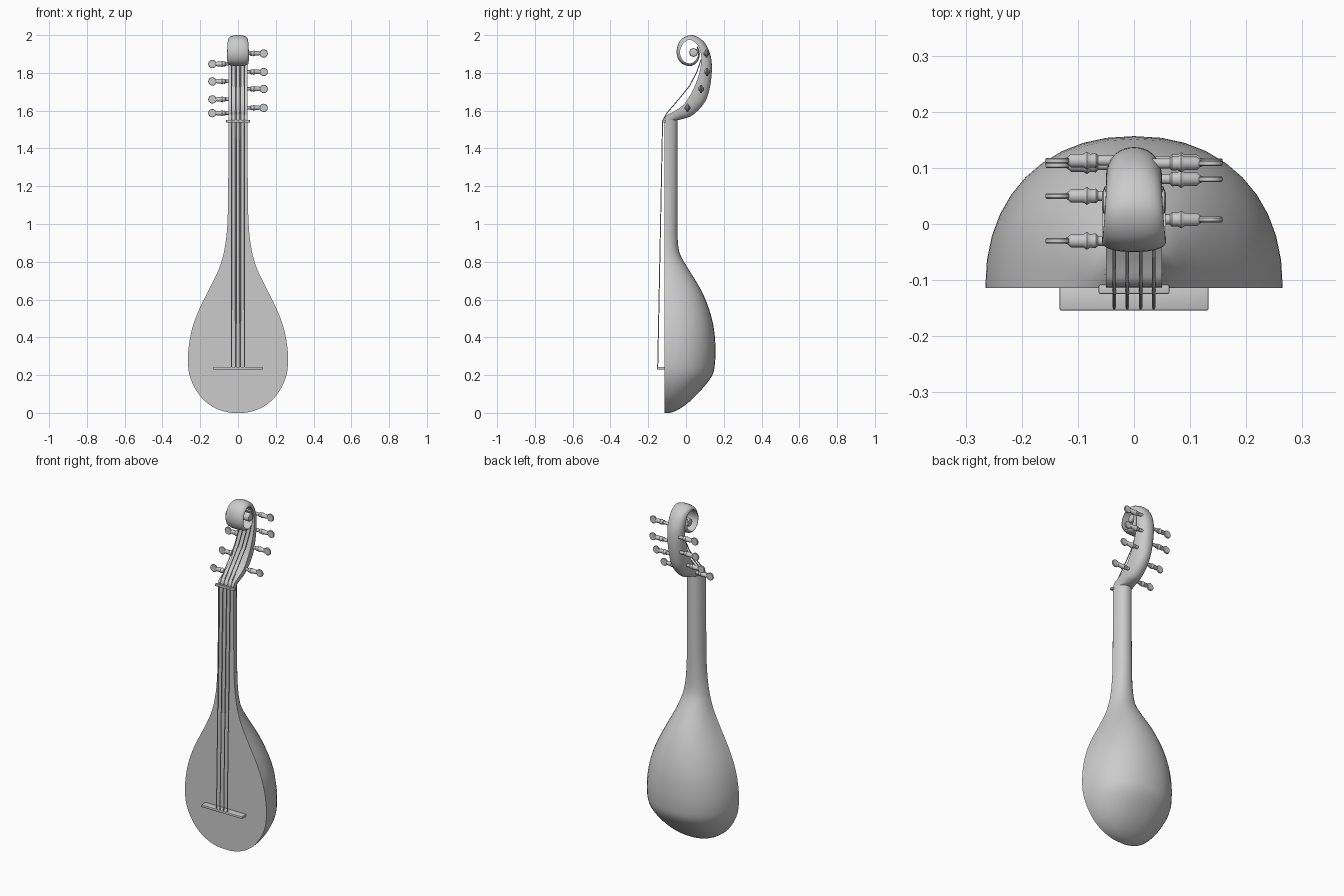
import bpy, bmesh, math
from mathutils import Vector, Matrix

if "Cube" in bpy.data.objects:
    bpy.data.objects.remove(bpy.data.objects["Cube"])


def finish(name, bm, angle=40):
    bmesh.ops.recalc_face_normals(bm, faces=bm.faces[:])
    me = bpy.data.meshes.new(name)
    bm.to_mesh(me)
    bm.free()
    ob = bpy.data.objects.new(name, me)
    bpy.context.collection.objects.link(ob)
    bpy.ops.object.select_all(action='DESELECT')
    ob.select_set(True)
    bpy.context.view_layer.objects.active = ob
    bpy.ops.object.shade_smooth_by_angle(angle=math.radians(angle))
    return ob


def smooth_rows(rows, steps):
    # Catmull-Rom resampling of rows of numbers
    out = []
    for i in range(len(rows) - 1):
        a, b, c, d = (rows[min(max(i + k, 0), len(rows) - 1)] for k in (-1, 0, 1, 2))
        for s in range(steps):
            t = s / steps
            out.append([0.5 * (2 * q + (r - p) * t + (2 * p - 5 * q + 4 * r - u) * t * t
                               + (3 * q - p - 3 * r + u) * t ** 3)
                        for p, q, r, u in zip(a, b, c, d)])
    return out + [list(rows[-1])]


def loft_d(name, rows, steps=3, n=20, power=2.2):
    # D-shaped sections: flat inner side, rounded outer side
    # row = inner y, inner z, outer y, outer z, half width
    bm = bmesh.new()
    rings = []
    for iy, iz, oy, oz, w in smooth_rows(rows, steps):
        ring = []
        for k in range(n + 1):
            a = math.pi * k / n
            c, s = math.cos(a), math.sin(a)
            x = math.copysign(abs(c) ** (2 / power), c) * w
            d = max(s, 0) ** (2 / power)
            ring.append(bm.verts.new((x, iy + (oy - iy) * d, iz + (oz - iz) * d)))
        rings.append(ring)
    for r, q in zip(rings, rings[1:]):
        for k in range(n + 1):
            j = (k + 1) % (n + 1)
            bm.faces.new((r[k], r[j], q[j], q[k]))
    bm.faces.new(rings[0])
    bm.faces.new(rings[-1])
    return finish(name, bm)


def box(name, lo, hi, bevel):
    lo, hi = Vector(lo), Vector(hi)
    bm = bmesh.new()
    bmesh.ops.create_cube(bm, size=1)
    for v in bm.verts:
        v.co = (lo + hi) / 2 + v.co * (hi - lo)
    bmesh.ops.bevel(bm, geom=bm.edges[:], offset=bevel, segments=2,
                    affect='EDGES', profile=0.5)
    return finish(name, bm)


# Bowl body running into the neck: height, half width, back depth
FRONT = -0.114
body = [(0, .03, -.085), (.008, .075, -.06), (.03, .13, -.02), (.07, .183, .03),
        (.13, .228, .088), (.2, .257, .14), (.27, .265, .154), (.35, .261, .156),
        (.45, .242, .147), (.55, .205, .122), (.65, .155, .08), (.75, .106, .02),
        (.82, .082, -.022), (.87, .071, -.039), (.95, .06, -.045),
        (1.1, .053, -.045), (1.555, .05, -.045)]
loft_d("body_and_neck", [(FRONT, z, y, z, w) for z, w, y in body])

# Curved peg box ending in a scroll
loft_d("pegbox_scroll", [
    (-.114, 1.55, -.045, 1.55, .05), (-.103, 1.575, -.01, 1.558, .05),
    (-.062, 1.597, .03, 1.573, .05), (-.01, 1.635, .077, 1.615, .05),
    (.035, 1.705, .112, 1.67, .05), (.065, 1.78, .131, 1.75, .05),
    (.08, 1.85, .137, 1.83, .05), (.078, 1.905, .128, 1.9, .05),
    (.058, 1.953, .093, 1.967, .05), (.02, 1.975, .03, 2.0, .052),
    (-.015, 1.955, -.03, 1.973, .055), (-.032, 1.91, -.05, 1.91, .057),
    (-.016, 1.866, -.03, 1.856, .057), (.022, 1.85, .022, 1.836, .056),
    (.052, 1.868, .06, 1.858, .055), (.065, 1.9, .073, 1.9, .053),
    (.056, 1.935, .063, 1.94, .05)], steps=4)

# Round eye in the middle of the scroll
bm = bmesh.new()
bmesh.ops.create_cone(bm, cap_ends=True, segments=20, radius1=.023, radius2=.023, depth=.114,
                      matrix=Matrix.Translation((0, .04, 1.908)) @ Matrix.Rotation(math.pi / 2, 4, 'Y'))
bmesh.ops.bevel(bm, geom=[e for e in bm.edges if abs(e.verts[0].co.x - e.verts[1].co.x) < 1e-4],
                offset=.008, segments=2, affect='EDGES', profile=0.5)
finish("scroll_eye", bm)

# Bridge and nut
box("bridge", (-.133, -.154, .229), (.133, -.112, .243), .003)
box("nut", (-.063, -.125, 1.537), (.063, -.108, 1.551), .003)


# Tuning pegs: turned shaft with a flat thumb disc
SHAFT = [(.02, .009), (.064, .009), (.068, .013), (.078, .012), (.084, .016),
         (.09, .012), (.112, .012), (.119, .006), (.126, .004)]


def peg(name, side, y, z, n=12):
    bm = bmesh.new()
    rings = [[bm.verts.new((side * x, y + r * math.cos(2 * math.pi * k / n),
                            z + r * math.sin(2 * math.pi * k / n))) for k in range(n)]
             for x, r in SHAFT]
    for r, q in zip(rings, rings[1:]):
        for k in range(n):
            bm.faces.new((r[k], r[k - 1], q[k - 1], q[k]))
    bm.faces.new(rings[0])
    bm.faces.new(rings[-1])
    old = set(bm.verts)
    bmesh.ops.create_cone(bm, cap_ends=True, segments=16, radius1=.022, radius2=.022, depth=.01,
                          matrix=Matrix.Translation((side * .136, y, z))
                          @ Matrix.Rotation(math.pi / 2, 4, 'X'))
    rim = [e for e in bm.edges if e.verts[0] not in old
           and abs(e.verts[0].co.y - e.verts[1].co.y) < 1e-4]
    bmesh.ops.bevel(bm, geom=rim, offset=.002, segments=1, affect='EDGES', profile=0.5)
    finish(name, bm)


for i, (y, z) in enumerate([(.008, 1.615), (.08, 1.715), (.112, 1.805), (.108, 1.903)]):
    peg(f"right_peg_{i + 1}", 1, y, z)
for i, (y, z) in enumerate([(-.03, 1.587), (.05, 1.66), (.105, 1.755), (.113, 1.847)]):
    peg(f"left_peg_{i + 1}", -1, y, z)

# Four strings from the bridge over the nut into the peg box
PATH = [(-.15, .236), (-.124, 1.546), (-.103, 1.585), (-.035, 1.665),
        (.018, 1.73), (.055, 1.8), (.08, 1.87)]
for i, x in enumerate((-.035, -.012, .012, .035)):
    cu = bpy.data.curves.new(f"string_{i + 1}", 'CURVE')
    cu.dimensions = '3D'
    cu.bevel_depth = .003
    cu.bevel_resolution = 1
    cu.use_fill_caps = True
    sp = cu.splines.new('POLY')
    sp.points.add(len(PATH) - 1)
    for p, (y, z) in zip(sp.points, PATH):
        p.co = (x, y, z, 1)
    bpy.context.collection.objects.link(bpy.data.objects.new(f"string_{i + 1}", cu))
